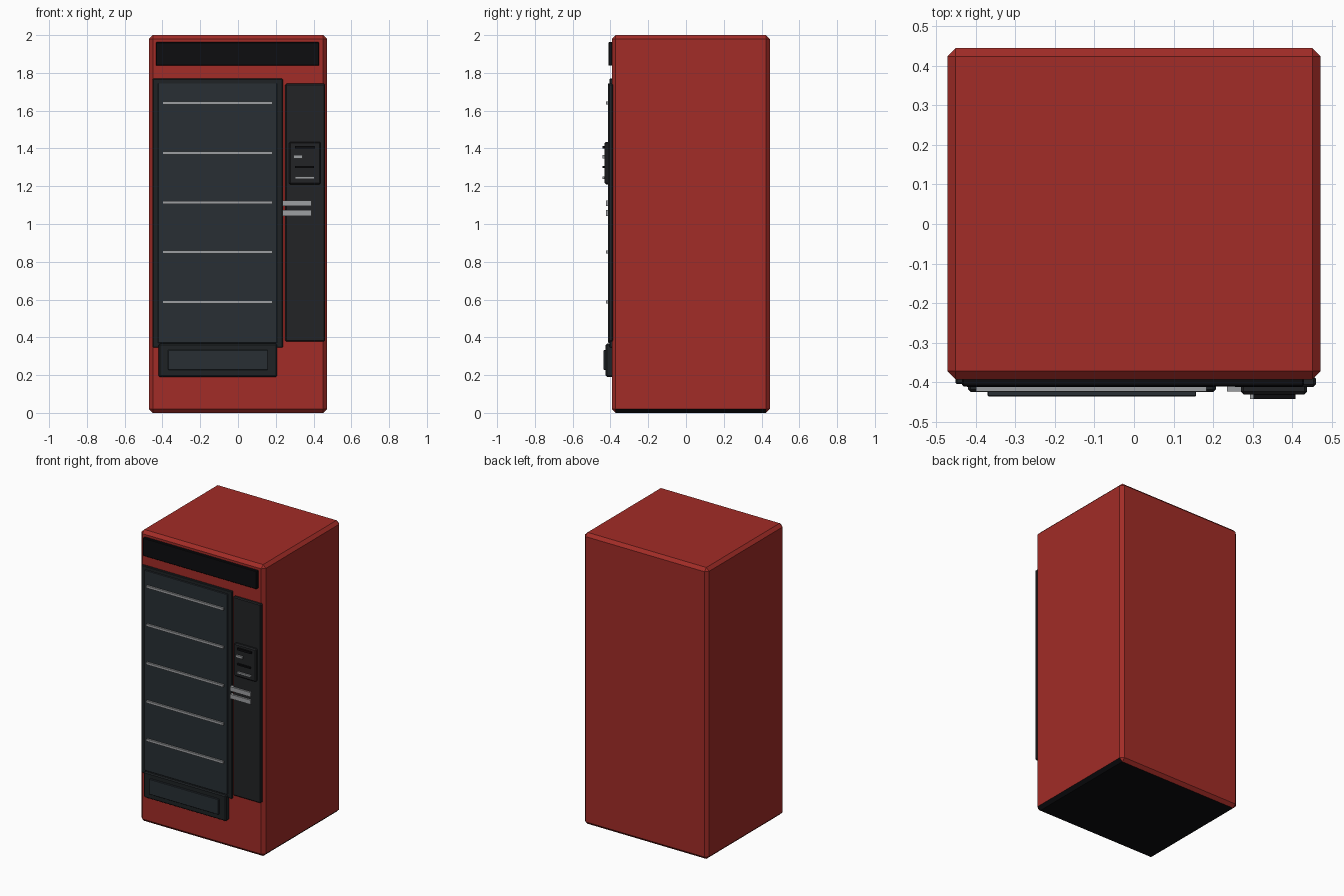
import bpy

if "Cube" in bpy.data.objects:
    bpy.data.objects.remove(bpy.data.objects["Cube"])


def material(name, rgb):
    m = bpy.data.materials.new(name)
    m.diffuse_color = (*rgb, 1)
    m.use_nodes = True
    m.node_tree.nodes["Principled BSDF"].inputs["Base Color"].default_value = m.diffuse_color
    return m


RED = material("red_paint", (0.36, 0.025, 0.02))
BLACK = material("black", (0.004, 0.004, 0.005))
DARK = material("dark_plastic", (0.016, 0.017, 0.019))
TRIM = material("dark_trim", (0.013, 0.016, 0.018))
GLASS = material("tinted_glass", (0.021, 0.028, 0.034))
METAL = material("metal", (0.34, 0.35, 0.36))


def box(name, x, y, z, mat, bevel=0.0):
    """Box from (min, max) ranges, with an optional chamfer."""
    bpy.ops.mesh.primitive_cube_add(
        size=1, location=[(a + b) / 2 for a, b in (x, y, z)])
    ob = bpy.context.object
    ob.name = name
    ob.scale = [b - a for a, b in (x, y, z)]
    bpy.ops.object.transform_apply(location=False, rotation=False, scale=True)
    ob.data.materials.append(mat)
    if bevel:
        m = ob.modifiers.new("bevel", "BEVEL")
        m.width = bevel
        m.segments = 1
    return ob


# Cabinet with chamfered edges and a black underside
cabinet = box("cabinet", (-0.472, 0.472), (-0.393, 0.445), (0, 2), RED, 0.021)
cabinet.data.materials.append(BLACK)
for p in cabinet.data.polygons:
    if p.normal.z < -0.5:
        p.material_index = 1

# Header panel
box("header_panel", (-0.435, 0.43), (-0.411, -0.385), (1.838, 1.963), BLACK, 0.004)

# Display window: frame, glass and shelf edges
box("window_frame", (-0.452, 0.237), (-0.405, -0.385), (0.345, 1.77), TRIM, 0.004)
box("window_glass", (-0.424, 0.207), (-0.412, -0.39), (0.37, 1.745), GLASS, 0.002)
for i in range(5):
    z = 0.588 + i * 0.263
    box(f"shelf_edge_{i + 1}", (-0.40, 0.183), (-0.424, -0.405),
        (z - 0.008, z + 0.008), METAL)

# Collection tray with flap
box("tray_surround", (-0.42, 0.207), (-0.425, -0.385), (0.19, 0.367), TRIM, 0.007)
box("tray_flap", (-0.37, 0.157), (-0.436, -0.41), (0.228, 0.333), GLASS, 0.002)

# Control panel and payment unit
box("control_panel", (0.25, 0.46), (-0.412, -0.385), (0.377, 1.743), DARK, 0.006)
box("payment_unit", (0.27, 0.438), (-0.431, -0.40), (1.21, 1.435), DARK, 0.007)
for name, x0, x1, z, h, mat in (
        ("display_slot", 0.302, 0.408, 1.407, 0.007, BLACK),
        ("coin_slot", 0.293, 0.341, 1.356, 0.008, METAL),
        ("note_slot", 0.302, 0.402, 1.302, 0.005, BLACK),
        ("return_bar", 0.302, 0.406, 1.245, 0.006, METAL)):
    box(name, (x0, x1), (-0.443, -0.425), (z - h, z + h), mat)

# Paired handle bars
for i, z in enumerate((1.058, 1.11)):
    box(f"handle_bar_{i + 1}", (0.235, 0.39), (-0.424, -0.402),
        (z - 0.015, z + 0.015), METAL)
